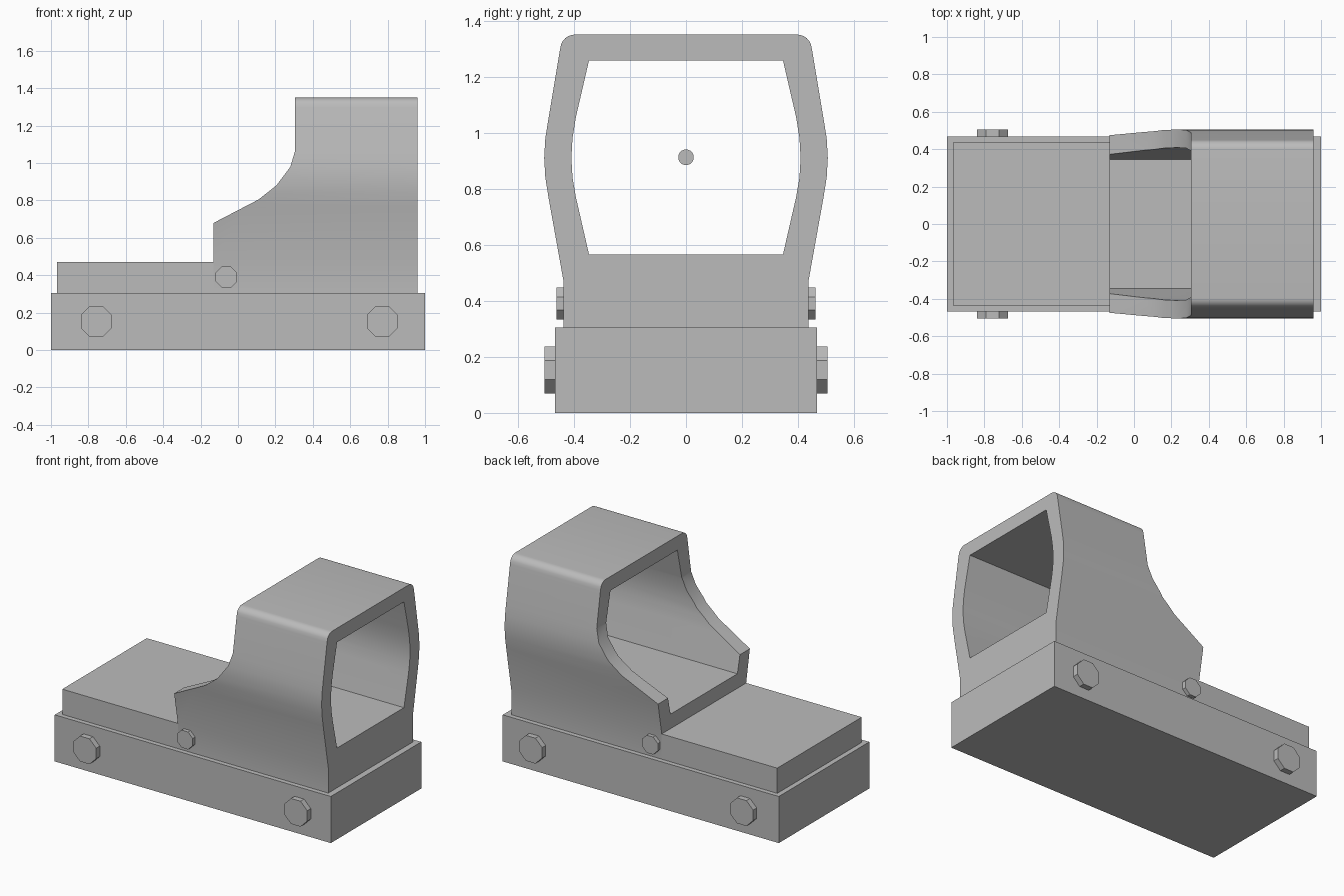
import bpy, bmesh, math
from mathutils import Matrix, Vector

if "Cube" in bpy.data.objects:
    bpy.data.objects.remove(bpy.data.objects["Cube"])

grey = bpy.data.materials.new("plain grey")
grey.use_nodes = True
GREY = (0.5, 0.5, 0.5, 1)
grey.diffuse_color = GREY
grey.node_tree.nodes["Principled BSDF"].inputs["Base Color"].default_value = GREY


def finish(name, bm):
    bmesh.ops.recalc_face_normals(bm, faces=bm.faces)
    mesh = bpy.data.meshes.new(name)
    bm.to_mesh(mesh)
    bm.free()
    mesh.materials.append(grey)
    obj = bpy.data.objects.new(name, mesh)
    bpy.context.collection.objects.link(obj)
    return obj


def prism(name, points, offset):
    """Extrude a closed outline of 3D points."""
    bm = bmesh.new()
    face = bm.faces.new([bm.verts.new(p) for p in points])
    out = bmesh.ops.extrude_face_region(bm, geom=[face])
    moved = [v for v in out["geom"] if isinstance(v, bmesh.types.BMVert)]
    bmesh.ops.translate(bm, verts=moved, vec=Vector(offset))
    return finish(name, bm)


def block(name, x0, x1, half_y, z0, z1):
    outline = [(x0, -half_y, z0), (x1, -half_y, z0), (x1, half_y, z0), (x0, half_y, z0)]
    return prism(name, outline, (0, 0, z1 - z0))


def disc(name, centre, radius, depth, sides, axis):
    bm = bmesh.new()
    turn = Matrix.Rotation(math.pi / 2, 4, axis)
    spin = Matrix.Rotation(math.pi / sides, 4, "Z")
    bmesh.ops.create_cone(bm, cap_ends=True, segments=sides, radius1=radius,
                          radius2=radius, depth=depth,
                          matrix=Matrix.Translation(centre) @ turn @ spin)
    return finish(name, bm)


def mirrored(half, x):
    """Outline in the YZ plane from its right half, listed bottom to top."""
    return [(x, y, z) for y, z in half] + [(x, -y, z) for y, z in reversed(half)]


def cut(target, cutter):
    mod = target.modifiers.new("cut", "BOOLEAN")
    mod.operation, mod.solver, mod.object = "DIFFERENCE", "EXACT", cutter
    bpy.context.view_layer.update()
    graph = bpy.context.evaluated_depsgraph_get()
    mesh = bpy.data.meshes.new_from_object(target.evaluated_get(graph))
    target.modifiers.clear()
    target.data = mesh
    bpy.data.objects.remove(cutter)


# Mounting base and the deck on it
block("mounting_base", -1, 1, 0.468, 0, 0.305)
block("deck", -0.967, -0.13, 0.437, 0.305, 0.47)

# Hood: bulging outline with rounded upper corners
outer = [(0.437, 0.305), (0.437, 0.47), (0.49, 0.765), (0.502, 0.84), (0.506, 0.91),
         (0.502, 0.98), (0.49, 1.055), (0.45, 1.295)]
for i in range(1, 7):
    a = math.radians(8 + 82 * i / 6)
    outer.append((0.396 + 0.053 * math.cos(a), 1.297 + 0.053 * math.sin(a)))
hood = prism("hood", mirrored(outer, -0.13), (1.09, 0, 0))

# Window tunnel through the hood
inner = [(0.346, 0.565), (0.393, 0.77), (0.405, 0.84), (0.409, 0.91),
         (0.405, 0.98), (0.393, 1.055), (0.346, 1.258)]
cut(hood, prism("tunnel_cutter", mirrored(inner, -0.5), (2, 0, 0)))

# Sweeping cut-away at the low end of the hood
sweep = [(-0.3, 0.592), (-0.13, 0.68), (0.11, 0.805), (0.205, 0.88), (0.28, 0.98),
         (0.305, 1.065), (0.305, 1.6), (-0.3, 1.6)]
cut(hood, prism("sweep_cutter", [(x, -1, z) for x, z in sweep], (0, 2, 0)))
bpy.ops.object.select_all(action="DESELECT")
hood.select_set(True)
bpy.context.view_layer.objects.active = hood
bpy.ops.object.shade_smooth_by_angle(angle=math.radians(22))

# Aiming dot hanging in the middle of the window
disc("aiming_dot", (0.63, 0, 0.912), 0.028, 0.005, 16, "Y")

# Eight-sided screws on both sides
for side, label in ((1, "back"), (-1, "front")):
    for x, end in ((-0.757, "low_end"), (0.772, "hood_end")):
        disc(f"base_screw_{label}_{end}", (x, side * 0.48, 0.153), 0.09, 0.05, 8, "X")
    disc(f"deck_screw_{label}", (-0.062, side * 0.437, 0.39), 0.062, 0.05, 8, "X")
